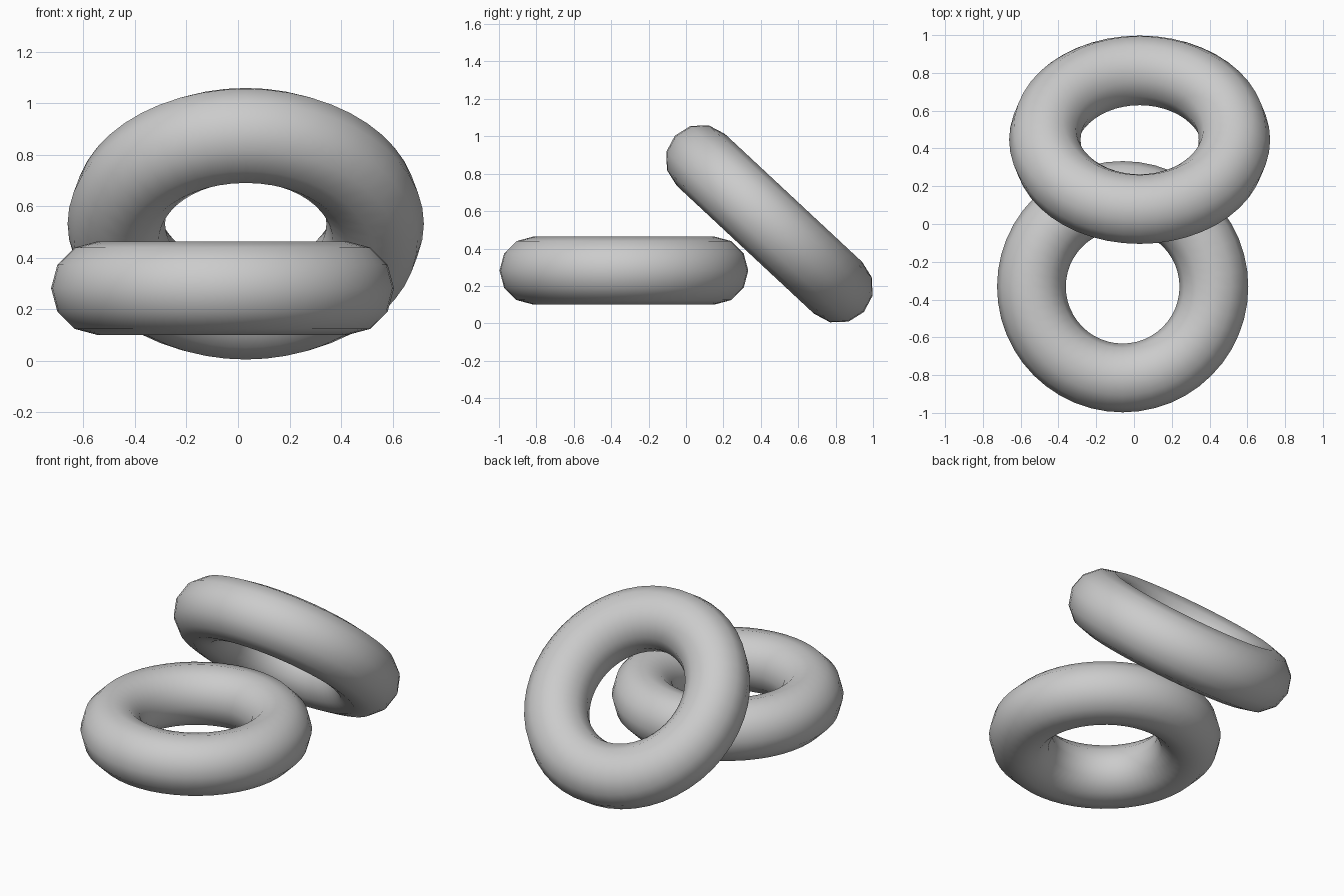
import bpy
from math import radians

if "Cube" in bpy.data.objects:
    bpy.data.objects.remove(bpy.data.objects["Cube"])


def ring(name, location, tilt, major, minor):
    bpy.ops.mesh.primitive_torus_add(
        major_segments=48, minor_segments=12,
        major_radius=major, minor_radius=minor,
        location=location, rotation=(radians(tilt), 0, 0))
    obj = bpy.context.object
    obj.name = name
    bpy.ops.object.shade_smooth()
    return obj


# Level ring at the front
ring("flat_ring", (-0.06, -0.332, 0.282), 0, 0.483, 0.182)

# Slightly larger ring leaning against it, sloping down to the back
ring("leaning_ring", (0.03, 0.446, 0.532), -43, 0.502, 0.189)
